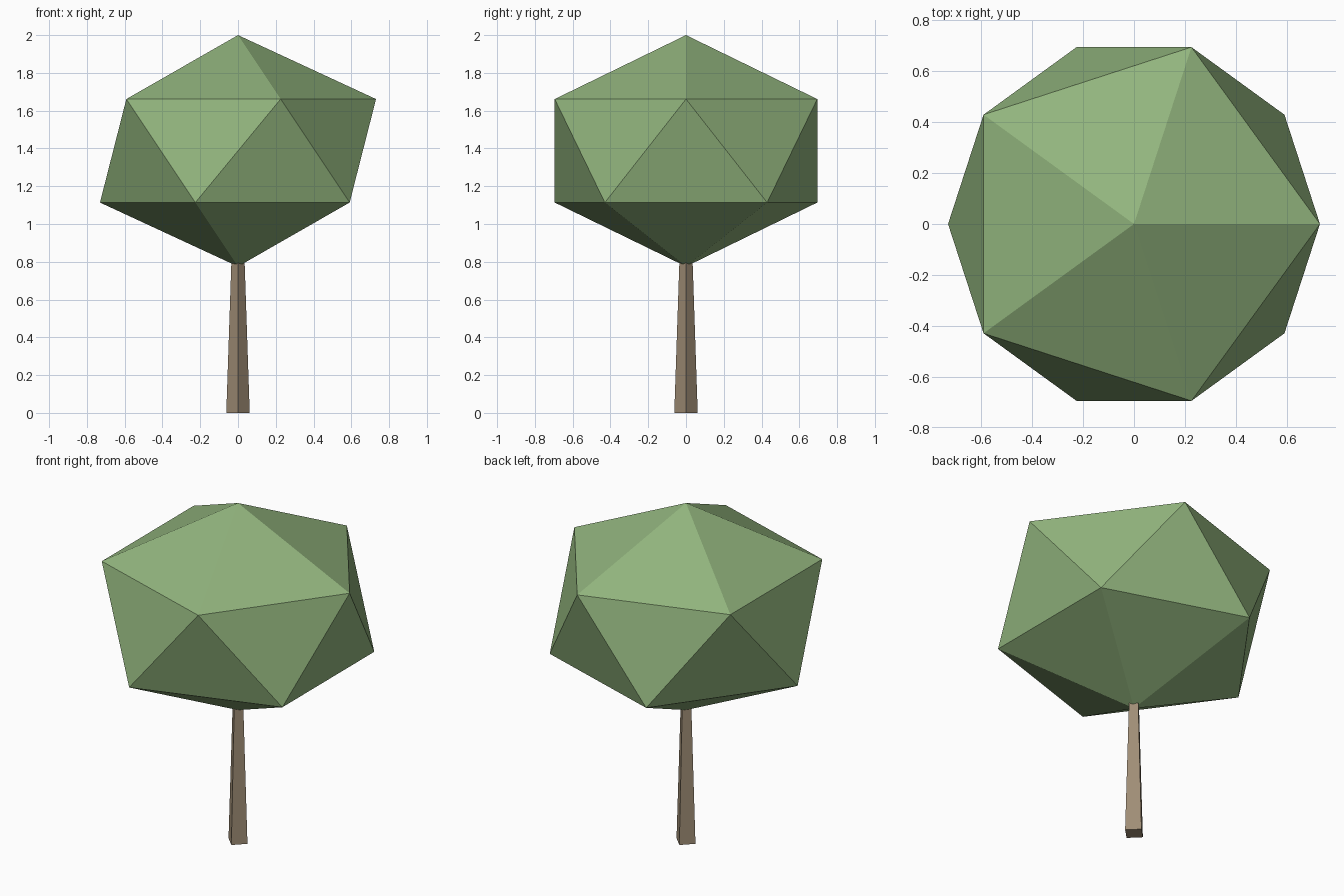
import bpy

cube = bpy.data.objects.get("Cube")
if cube:
    bpy.data.objects.remove(cube, do_unlink=True)


def make_material(name, colour):
    mat = bpy.data.materials.new(name)
    mat.use_nodes = True
    mat.diffuse_color = (*colour, 1)
    for node in mat.node_tree.nodes:
        if node.type == 'BSDF_PRINCIPLED':
            node.inputs["Base Color"].default_value = (*colour, 1)
            node.inputs["Roughness"].default_value = 0.9
    return mat


def finish(name, mat):
    obj = bpy.context.object
    obj.name = obj.data.name = name
    obj.data.materials.append(mat)
    bpy.ops.object.transform_apply(location=False, rotation=False, scale=True)
    bpy.ops.object.shade_flat()


leaf_green = make_material("leaf green", (0.285, 0.455, 0.205))
bark_brown = make_material("bark brown", (0.35, 0.27, 0.18))

# Trunk: tapered four-sided post, corners on the axes, tip tucked into the crown
trunk_height = 0.83
bpy.ops.mesh.primitive_cone_add(vertices=4, radius1=0.062, radius2=0.034,
                                depth=trunk_height,
                                location=(0, 0, trunk_height / 2))
finish("trunk", bark_brown)

# Crown: squashed twenty-sided ball
crown_bottom, crown_top = 0.775, 2.0
half_height = (crown_top - crown_bottom) / 2
bpy.ops.mesh.primitive_ico_sphere_add(subdivisions=1, radius=1,
                                      location=(0, 0, crown_top - half_height))
bpy.context.object.scale = (0.817, 0.817, half_height)
finish("crown", leaf_green)
